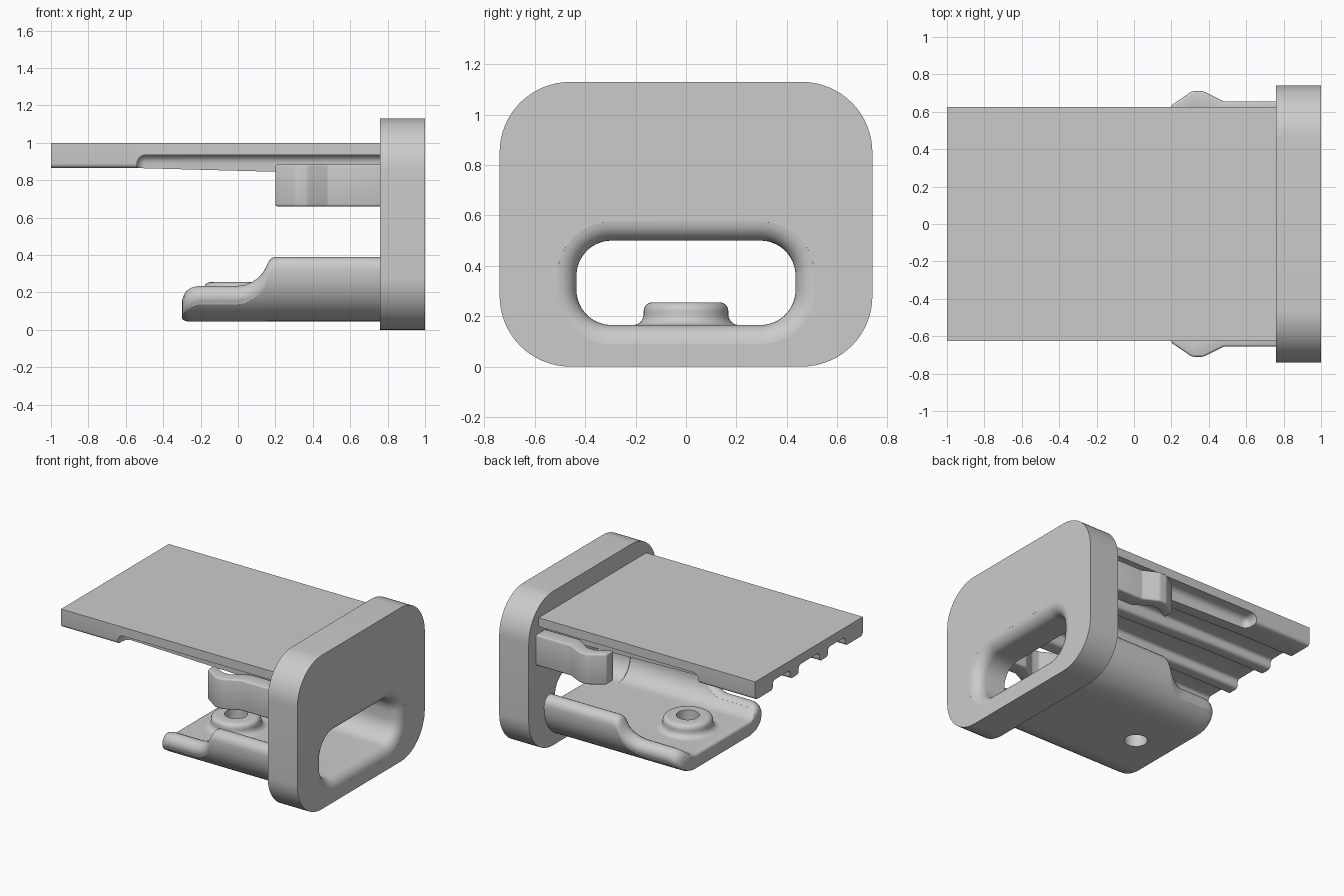
import bpy, bmesh, math
from mathutils import Vector

cube = bpy.data.objects.get("Cube")
if cube:
    bpy.data.objects.remove(cube, do_unlink=True)

grey = bpy.data.materials.new("plain grey")
grey.use_nodes = True
grey.diffuse_color = (0.6, 0.6, 0.6, 1)
grey.node_tree.nodes["Principled BSDF"].inputs["Base Color"].default_value = (0.6, 0.6, 0.6, 1)


def activate(ob):
    bpy.ops.object.select_all(action='DESELECT')
    ob.select_set(True)
    bpy.context.view_layer.objects.active = ob


def make_object(name, bm):
    bm.normal_update()
    bmesh.ops.recalc_face_normals(bm, faces=bm.faces)
    if bm.calc_volume(signed=True) < 0:
        bmesh.ops.reverse_faces(bm, faces=bm.faces)
    mesh = bpy.data.meshes.new(name)
    bm.to_mesh(mesh)
    bm.free()
    mesh.materials.append(grey)
    ob = bpy.data.objects.new(name, mesh)
    bpy.context.collection.objects.link(ob)
    return ob


def loft(name, rings, closed=False):
    """Skin a list of equal rings; cap the ends unless the rings close up."""
    bm = bmesh.new()
    loops = [[bm.verts.new(p) for p in ring] for ring in rings]
    n = len(loops[0])
    pairs = list(zip(loops, loops[1:]))
    if closed:
        pairs.append((loops[-1], loops[0]))
    else:
        bm.faces.new(loops[0])
        bm.faces.new(loops[-1])
    for a, b in pairs:
        for i in range(n):
            j = (i + 1) % n
            bm.faces.new((a[i], a[j], b[j], b[i]))
    return make_object(name, bm)


def round_poly(points, steps=8):
    """Fillet each corner of a polygon given as (u, v, radius)."""
    out = []
    for i, (u, v, r) in enumerate(points):
        p = Vector((u, v))
        if r == 0:
            out.append(p)
            continue
        a = (Vector(points[i - 1][:2]) - p).normalized()
        b = (Vector(points[(i + 1) % len(points)][:2]) - p).normalized()
        half = a.angle(b) / 2
        centre = p + (a + b).normalized() * (r / math.sin(half))
        start = p + a * (r / math.tan(half)) - centre
        end = p + b * (r / math.tan(half)) - centre
        sweep = start.angle_signed(end)
        for k in range(steps + 1):
            t = -sweep * k / steps
            c, s = math.cos(t), math.sin(t)
            out.append(centre + Vector((start.x * c - start.y * s, start.x * s + start.y * c)))
    return out


def rounded_rect(x, w, z0, z1, r):
    pts = round_poly([(-w, z0, r), (w, z0, r), (w, z1, r), (-w, z1, r)], 16)
    return [(x, p.x, p.y) for p in pts]


def cut(ob, cutter):
    mod = ob.modifiers.new("cut", 'BOOLEAN')
    mod.operation = 'DIFFERENCE'
    mod.solver = 'EXACT'
    mod.object = cutter
    activate(ob)
    bpy.ops.object.modifier_apply(modifier=mod.name)
    bpy.data.objects.remove(cutter, do_unlink=True)


def smooth(ob, angle=32):
    activate(ob)
    bpy.ops.object.shade_smooth_by_angle(angle=math.radians(angle))


# End plate with a flared slot
plate = loft("end_plate", [rounded_rect(x, 0.74, 0, 1.13, 0.28) for x in (0.76, 1.0)])
flare = 0.08
slot = [(0.7, 0), (1 - flare, 0)]
for k in range(1, 9):
    a = k / 8 * math.radians(87)
    slot.append((1 - flare + flare * math.sin(a), flare * (1 - math.cos(a))))
slot.append((1.02, flare))
cut(plate, loft("slot_cutter", [rounded_rect(x, 0.435 + d, 0.165 - d, 0.5 + d, 0.14 + d)
                                for x, d in slot]))
smooth(plate)


# Top slab with ribs underneath that deepen towards the plate
def slab_section(x, low):
    roof = 0.93
    half = [(0.12, roof, 0.025), (0.12, low, 0.025), (0.22, low, 0.025), (0.22, roof, 0.025),
            (0.42, roof, 0.025), (0.42, low, 0.025), (0.625, low, 0.025), (0.625, 1.0, 0)]
    full = half + [(-y, z, r) for y, z, r in reversed(half)]
    return [(x, p.x, p.y) for p in round_poly(full, 5)]


slab = loft("top_slab", [slab_section(-1, 0.865), slab_section(-0.54, 0.865),
                         slab_section(0.77, 0.83)])

# Side recesses in the slab
for side in (-1, 1):
    bm = bmesh.new()
    bmesh.ops.create_cube(bm, size=1)
    for v in bm.verts:
        v.co = (0.9 if v.co.x > 0 else -0.54,
                side * (0.9 if v.co.y > 0 else 0.52),
                0.935 if v.co.z > 0 else 0.6)
    bm.normal_update()
    bmesh.ops.bevel(bm, geom=bm.edges[:], offset=0.045, segments=6, profile=0.5, affect='EDGES')
    cut(slab, make_object("recess_cutter", bm))
smooth(slab)

# Side clips
outline = [(0.2, 0.555, 0), (0.2, 0.635, 0.015), (0.31, 0.71, 0.05), (0.37, 0.71, 0.05),
           (0.48, 0.655, 0.03), (0.78, 0.655, 0), (0.78, 0.54, 0), (0.48, 0.54, 0.03),
           (0.37, 0.615, 0.03), (0.31, 0.615, 0.03)]
shape = round_poly(outline, 5)
for side, label in ((-1, "front_clip"), (1, "back_clip")):
    clip = loft(label, [[(p.x, side * p.y, z) for p in shape] for z in (0.66, 0.885)])
    bev = clip.modifiers.new("soft edges", 'BEVEL')
    bev.width = 0.012
    bev.segments = 3
    bev.angle_limit = math.radians(50)
    activate(clip)
    bpy.ops.object.modifier_apply(modifier=bev.name)
    smooth(clip, 40)

# Lower tray: a thick U-shaped sheet whose rim height varies along its length
FLAT, BEND, MID, WALL = 0.3, 0.2, 0.105, 0.06


def tray_section(x, rim, thick):
    rise = rim - WALL - MID
    angle = math.acos(max(0, 1 - rise / BEND))
    extra = max(0, rise - BEND)
    line = [(FLAT * k / 4, MID, 0) for k in range(4)]
    for k in range(13):
        a = angle * k / 12
        line.append((FLAT + BEND * math.sin(a), MID + BEND * (1 - math.cos(a)), a))
    line.append((line[-1][0], line[-1][1] + extra + 0.0005, angle))
    outer = [(y + thick * math.sin(a), z - thick * math.cos(a)) for y, z, a in line]
    inner = [(y - thick * math.sin(a), z + thick * math.cos(a)) for y, z, a in line]
    y, z, a = line[-1]
    cap = [(y + thick * math.sin(a + math.pi * k / 10), z - thick * math.cos(a + math.pi * k / 10))
           for k in range(1, 10)]
    half = outer + cap + inner[::-1]
    other = [(-y, z) for y, z in half[1:-1]]
    return [(x, y, z) for y, z in half + other[::-1]]


stations = [(-0.3, 0.168, 0.04), (-0.297, 0.178, 0.048), (-0.288, 0.195, 0.055),
            (-0.275, 0.21, 0.059), (-0.25, 0.225, WALL), (-0.22, 0.233, WALL),
            (-0.19, 0.235, WALL), (0, 0.235, WALL), (0.04, 0.241, WALL), (0.08, 0.258, WALL),
            (0.11, 0.28, WALL), (0.135, 0.31, WALL), (0.155, 0.345, WALL), (0.165, 0.367, WALL),
            (0.18, 0.384, WALL), (0.2, 0.39, WALL), (0.77, 0.39, WALL)]
tray = loft("lower_tray", [tray_section(*s) for s in stations])

# Screw hole through the tray, and the raised boss around it
HOLE, CX, SIDES = 0.077, -0.015, 48


def ring(r, z):
    return [(CX + r * math.cos(2 * math.pi * k / SIDES), r * math.sin(2 * math.pi * k / SIDES), z)
            for k in range(SIDES)]


cut(tray, loft("hole_cutter", [ring(HOLE, z) for z in (0, 0.4)]))
smooth(tray, 38)

profile = [(HOLE, 0.06), (0.21, 0.06), (0.21, 0.165)]
for k in range(1, 7):
    a = math.pi / 2 * k / 6
    profile.append((0.21 - 0.042 * math.sin(a), 0.207 - 0.042 * math.cos(a)))
for k in range(7):
    a = math.pi / 2 * k / 6
    profile.append((0.133 + 0.035 * math.cos(a), 0.22 + 0.035 * math.sin(a)))
profile.append((HOLE, 0.255))
boss = loft("screw_boss", [ring(r, z) for r, z in profile], closed=True)
smooth(boss)
